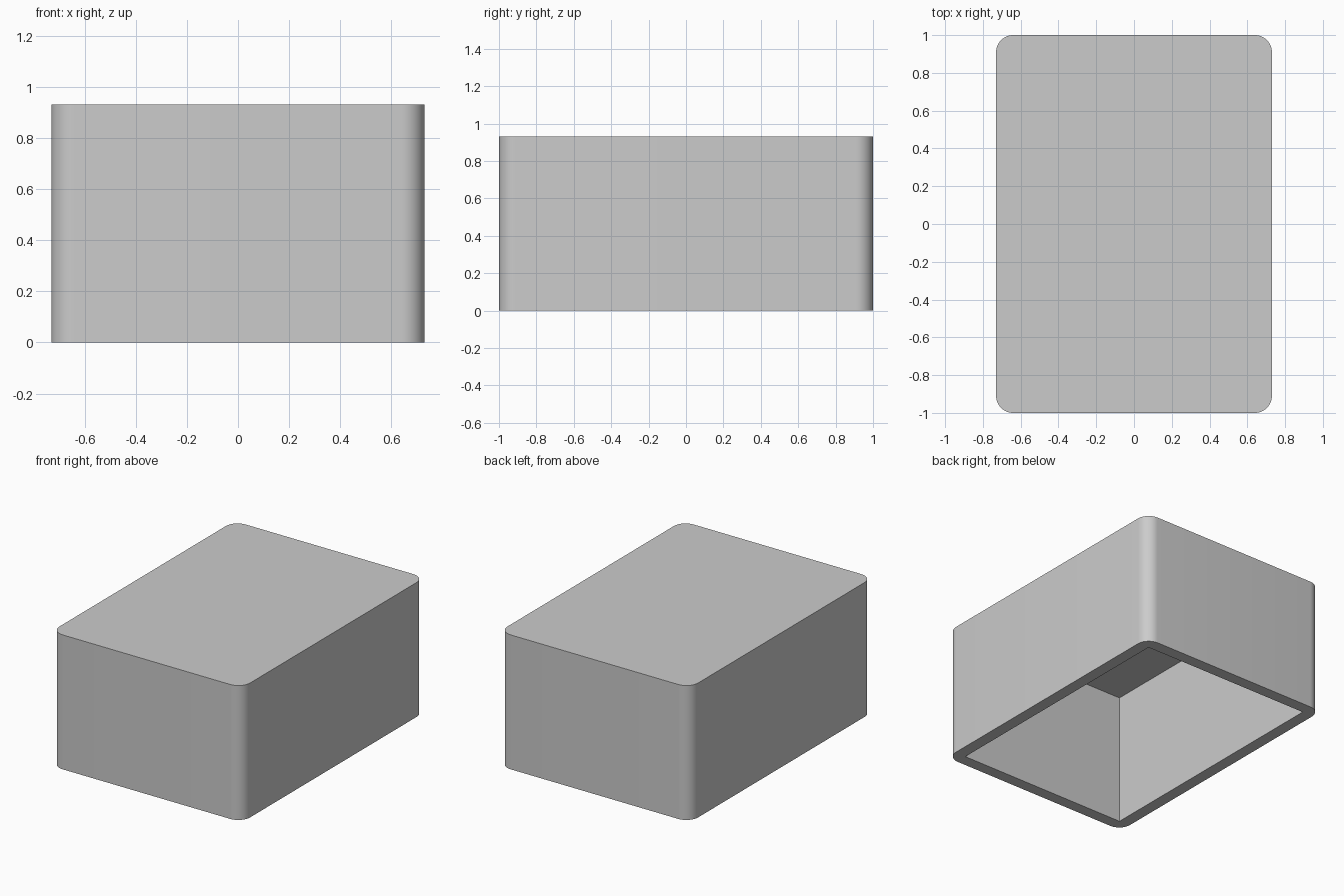
import bpy, bmesh

if "Cube" in bpy.data.objects:
    bpy.data.objects.remove(bpy.data.objects["Cube"])

WIDTH, DEPTH, HEIGHT = 1.46, 2.0, 0.93
WALL, TOP, RADIUS = 0.083, 0.014, 0.09


def make_box(name, size, z0, z1, radius=0.0):
    """Box from z0 to z1, with optional rounding of the upright edges."""
    bm = bmesh.new()
    bmesh.ops.create_cube(bm, size=1.0)
    for v in bm.verts:
        v.co.x *= size[0]
        v.co.y *= size[1]
        v.co.z = z1 if v.co.z > 0 else z0
    if radius:
        upright = [e for e in bm.edges
                   if abs(e.verts[0].co.z - e.verts[1].co.z) > 0.1]
        bmesh.ops.bevel(bm, geom=upright, offset=radius, offset_type='OFFSET',
                        segments=12, profile=0.5, affect='EDGES')
    mesh = bpy.data.meshes.new(name)
    bm.to_mesh(mesh)
    bm.free()
    obj = bpy.data.objects.new(name, mesh)
    bpy.context.collection.objects.link(obj)
    return obj


# Outer shell with rounded upright corners
cover = make_box("box_cover", (WIDTH, DEPTH), 0.0, HEIGHT, RADIUS)

# Square-cornered cavity, open at the bottom
cavity = make_box("cavity_cutter", (WIDTH - 2 * WALL, DEPTH - 2 * WALL),
                  -0.2, HEIGHT - TOP)
cavity.hide_render = True

cut = cover.modifiers.new("cavity", 'BOOLEAN')
cut.operation = 'DIFFERENCE'
cut.solver = 'EXACT'
cut.object = cavity

bpy.context.view_layer.objects.active = cover
bpy.ops.object.select_all(action='DESELECT')
cover.select_set(True)
bpy.ops.object.modifier_apply(modifier=cut.name)
bpy.data.objects.remove(cavity, do_unlink=True)

# Smooth corners, crisp rims
bpy.ops.object.shade_smooth_by_angle()
